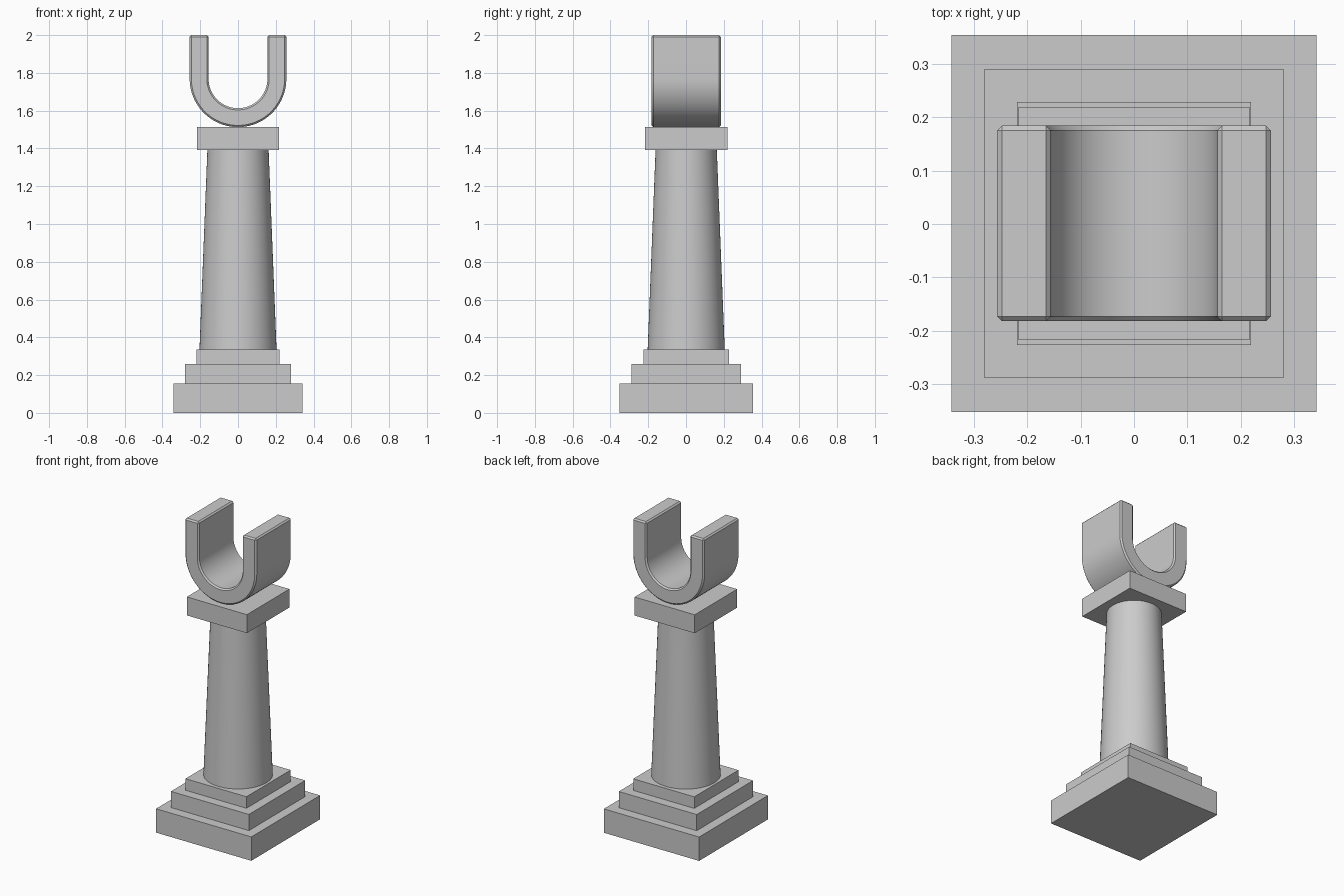
import bpy, bmesh
from math import pi, cos, sin, radians

if "Cube" in bpy.data.objects:
    bpy.data.objects.remove(bpy.data.objects["Cube"])

YC = 0.001  # the stack sits a hair towards +y


def link(name, bm):
    bmesh.ops.recalc_face_normals(bm, faces=bm.faces)
    mesh = bpy.data.meshes.new(name)
    bm.to_mesh(mesh)
    bm.free()
    obj = bpy.data.objects.new(name, mesh)
    bpy.context.collection.objects.link(obj)
    return obj


def smooth(obj):
    bpy.ops.object.select_all(action='DESELECT')
    obj.select_set(True)
    bpy.context.view_layer.objects.active = obj
    bpy.ops.object.shade_smooth_by_angle(angle=radians(30))


def slab(name, hx, hy, z0, z1):
    bm = bmesh.new()
    bmesh.ops.create_cube(bm, size=1)
    for v in bm.verts:
        v.co = (v.co.x * 2 * hx, v.co.y * 2 * hy + YC, z0 + (v.co.z + 0.5) * (z1 - z0))
    return link(name, bm)


# Stepped plinth and capital
slab("plinth_bottom", 0.342, 0.353, 0.0, 0.155)
slab("plinth_middle", 0.28, 0.289, 0.155, 0.26)
slab("plinth_top", 0.219, 0.227, 0.26, 0.335)
slab("capital", 0.216, 0.218, 1.393, 1.513)

# Tapered round column
bm = bmesh.new()
bmesh.ops.create_cone(bm, cap_ends=True, segments=64, radius1=0.204, radius2=0.162, depth=1.06)
for v in bm.verts:
    v.co.y += YC
    v.co.z += 0.335 + 0.53
smooth(link("column", bm))

# U-shaped cradle: profile in xz, extruded along y, chamfered edges
R_OUT, R_IN, ZC, HALF, N = 0.256, 0.156, 1.769, 0.183, 40


def u_line(r):
    arc = [(r * cos(pi + pi * i / N), ZC + r * sin(pi + pi * i / N)) for i in range(N + 1)]
    return [(-r, 2.0)] + arc + [(r, 2.0)]


bm = bmesh.new()
rings = [[bm.verts.new((x, y + YC, z)) for x, z in u_line(r)]
         for r, y in ((R_OUT, -HALF), (R_IN, -HALF), (R_IN, HALF), (R_OUT, HALF))]
for a, b in zip(rings, rings[1:] + rings[:1]):
    for i in range(len(a) - 1):
        bm.faces.new((a[i], a[i + 1], b[i + 1], b[i]))
for i in (0, -1):
    bm.faces.new([ring[i] for ring in rings])
cradle = link("cradle", bm)
smooth(cradle)
bevel = cradle.modifiers.new("chamfer", 'BEVEL')
bevel.width = 0.009
bevel.segments = 1
bevel.limit_method = 'ANGLE'
bevel.angle_limit = radians(40)
# smoothing is evaluated after the chamfer so its edges stay sharp
bpy.ops.object.modifier_apply(modifier=bevel.name)
smooth(cradle)
